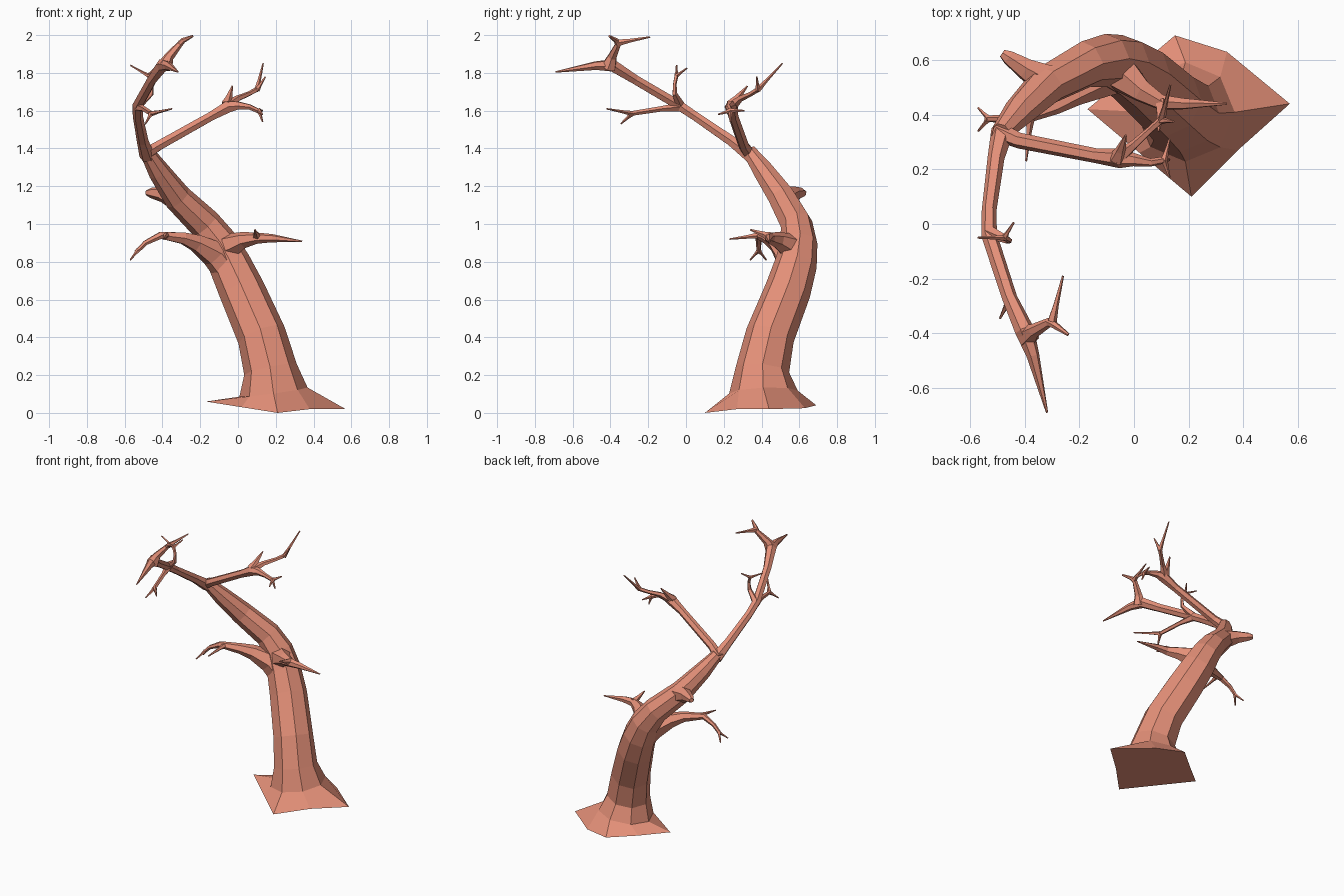
import bpy, bmesh
from math import cos, sin, pi
from mathutils import Vector

bark = bpy.data.materials.new("bark")
bark.diffuse_color = (0.78, 0.28, 0.19, 1)


def tube(name, pts, sides=6, base=None):
    """Flat-sided tapering tube through (x, y, z, radius) points.
    base: optional explicit first ring, used for the root flare."""
    bm = bmesh.new()
    P = [Vector(p[:3]) for p in pts]
    rings = [[bm.verts.new(b) for b in base]] if base else []
    u = Vector((1, 0, 0))
    for i, p in enumerate(P):
        a = P[max(i - 1, 0)]
        b = P[min(i + 1, len(P) - 1)]
        t = (b - a).normalized()
        u = u - t * u.dot(t)
        if u.length < 0.2:
            u = t.orthogonal()
        u.normalize()
        v = t.cross(u)
        r = pts[i][3]
        rings.append([bm.verts.new(p + r * (u * cos(2 * pi * k / sides) + v * sin(2 * pi * k / sides)))
                      for k in range(sides)])
    for r0, r1 in zip(rings, rings[1:]):
        for k in range(sides):
            j = (k + 1) % sides
            bm.faces.new((r0[k], r0[j], r1[j], r1[k]))
    bm.faces.new(rings[0][::-1])
    bm.faces.new(rings[-1])
    bmesh.ops.recalc_face_normals(bm, faces=bm.faces)
    me = bpy.data.meshes.new(name)
    bm.to_mesh(me)
    bm.free()
    ob = bpy.data.objects.new(name, me)
    me.materials.append(bark)
    bpy.context.collection.objects.link(ob)
    return ob


def twigs(name, start, r, tips):
    """Several pointed twigs leaving one node."""
    for i, tip in enumerate(tips):
        s, e = Vector(start), Vector(tip)
        m = s.lerp(e, 0.35)
        tube(f"{name}_{i + 1}", [(*s, r), (*m, r * 0.6), (*e, 0.004)], 5)


# trunk with root flare
roots = [(.57, .44, .02), (.34, .63, .025), (.15, .69, .04), (-.01, .555, .045),
         (-.17, .42, .06), (.02, .26, .03), (.21, .10, 0), (.38, .27, .02)]
tube("trunk", [
    (.188, .41, .11, .182), (.172, .405, .23, .142), (.125, .445, .41, .13),
    (.02, .54, .65, .122), (-.045, .582, .79, .112), (-.10, .598, .90, .098),
    (-.175, .585, 1.0, .086), (-.32, .508, 1.14, .075), (-.42, .41, 1.28, .058),
    (-.485, .335, 1.385, .038)], 8, roots)

# knot stub on the upper trunk
tube("stub", [(-.31, .52, 1.13, .07), (-.40, .57, 1.158, .042),
              (-.46, .61, 1.165, .028), (-.482, .625, 1.165, .016)])

# low right branch
tube("low_right_branch", [(-.11, .60, .83, .09), (-.04, .545, .885, .07), (.03, .485, .915, .044),
                          (.10, .445, .925, .030), (.18, .44, .925, .022), (.34, .44, .908, .004)])
twigs("low_right_twig", (.10, .45, .93), .028, [(.09, .34, .97)])

# low left branch
tube("low_left_branch", [(-.01, .575, .70, .085), (-.12, .54, .84, .078), (-.22, .48, .90, .05),
                         (-.29, .435, .925, .035),
                         (-.41, .385, .94, .021), (-.49, .385, .90, .014), (-.54, .385, .85, .012)])
twigs("low_left_end_twig", (-.53, .385, .86), .013, [(-.57, .34, .81), (-.57, .425, .81)])
twigs("low_left_side_twig", (-.38, .39, .94), .018, [(-.395, .23, .92)])

# long forward branch
tube("front_branch", [(-.48, .345, 1.36, .042), (-.505, .24, 1.44, .031), (-.53, .05, 1.57, .027),
                      (-.53, -.04, 1.63, .029), (-.455, -.27, 1.765, .028), (-.40, -.39, 1.84, .036),
                      (-.37, -.48, 1.838, .024), (-.318, -.69, 1.805, .004)])
tube("crown_branch", [(-.39, -.41, 1.83, .044), (-.365, -.39, 1.885, .026),
                      (-.31, -.36, 1.95, .017), (-.29, -.37, 1.972, .014), (-.24, -.405, 1.995, .006)])
twigs("crown_twig", (-.30, -.355, 1.96), .018, [(-.26, -.19, 1.99)])

# twigs halfway along the forward branch
tube("rising_twig", [(-.53, -.03, 1.63, .026), (-.46, -.06, 1.69, .014),
                     (-.455, -.06, 1.74, .010), (-.475, -.05, 1.79, .011)], 5)
twigs("rising_twig_tip", (-.475, -.05, 1.785), .012, [(-.57, -.05, 1.84), (-.44, .005, 1.825)])
tube("hanging_twig", [(-.53, -.03, 1.62, .026), (-.50, -.13, 1.61, .015),
                      (-.46, -.29, 1.585, .013)], 5)
twigs("hanging_twig_tip", (-.46, -.285, 1.585), .015, [(-.35, -.42, 1.61), (-.49, -.345, 1.53)])

# right-hand upper branch
tube("right_branch", [(-.50, .34, 1.365, .036), (-.42, .305, 1.415, .029), (-.14, .25, 1.572, .027),
                      (-.05, .24, 1.622, .036), (.0, .235, 1.627, .024), (.06, .225, 1.62, .015),
                      (.115, .235, 1.595, .013)])
twigs("right_end_twig", (.11, .235, 1.60), .015, [(.13, .31, 1.60), (.13, .17, 1.58), (.13, .235, 1.54)])
twigs("right_spike", (-.06, .24, 1.63), .032, [(-.03, .325, 1.73)])
tube("right_rising_branch", [(-.06, .24, 1.62, .03), (.0, .29, 1.665, .017), (.06, .345, 1.69, .013),
                             (.105, .385, 1.715, .014)], 5)
twigs("right_rising_twig", (.10, .38, 1.71), .016, [(.133, .51, 1.85), (.145, .375, 1.78)])
